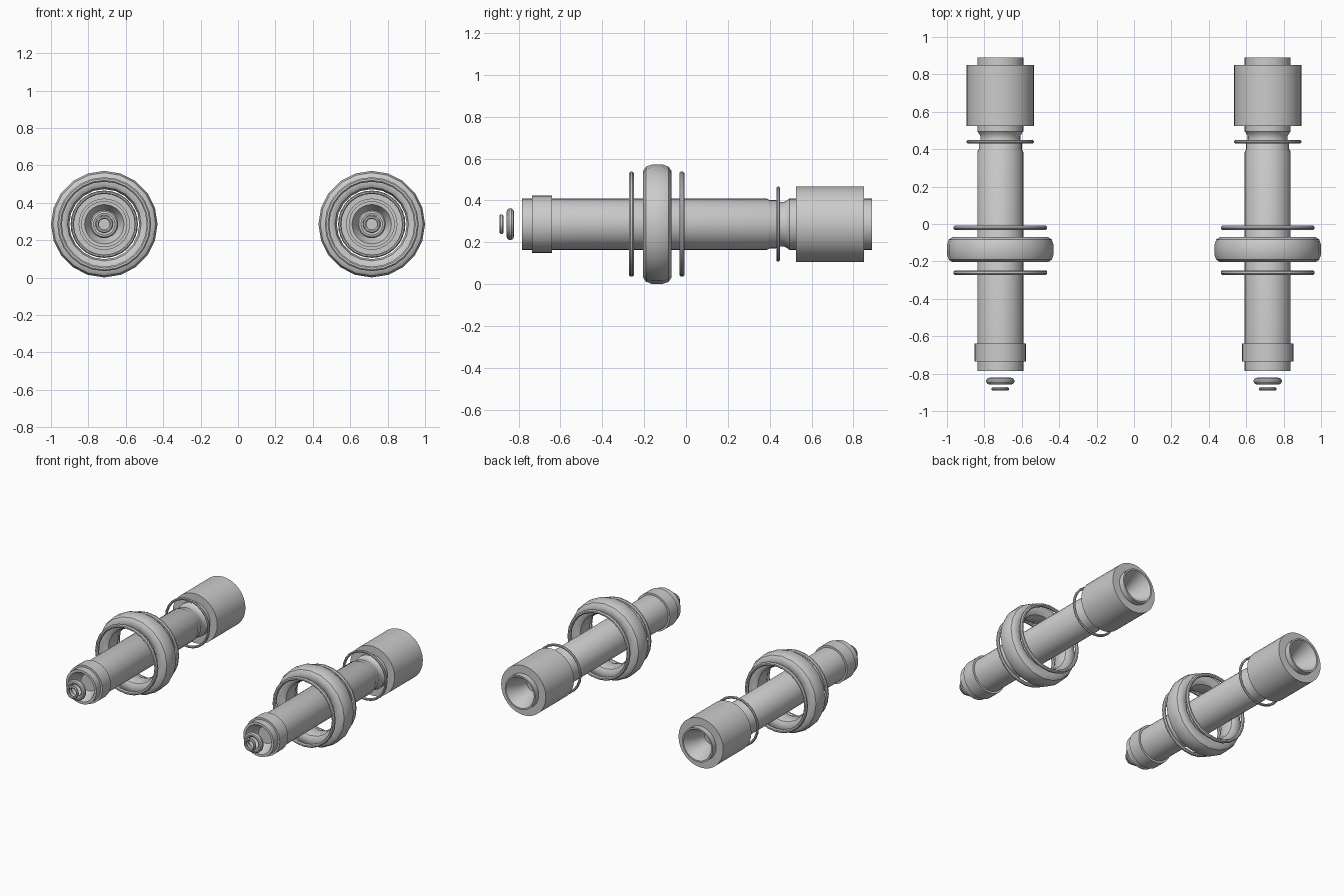
import bpy, bmesh
from math import sin, cos, pi, copysign

if "Cube" in bpy.data.objects:
    bpy.data.objects.remove(bpy.data.objects["Cube"])

AXIS_X, AXIS_Z = 0.715, 0.286


def lathe(name, profile, x, segs=32, closed=False):
    """Revolve (radius, y) points around a pod's long axis."""
    bm = bmesh.new()
    loops = []
    for r, y in profile:
        if r == 0:
            loops.append([bm.verts.new((x, y, AXIS_Z))] * segs)
        else:
            loops.append([bm.verts.new((x + r * cos(2 * pi * i / segs), y,
                                        AXIS_Z + r * sin(2 * pi * i / segs)))
                          for i in range(segs)])
    count = len(loops) if closed else len(loops) - 1
    for k in range(count):
        a, b = loops[k], loops[(k + 1) % len(loops)]
        for i in range(segs):
            j = (i + 1) % segs
            quad = list(dict.fromkeys((a[i], a[j], b[j], b[i])))
            bm.faces.new(quad)
    bmesh.ops.recalc_face_normals(bm, faces=bm.faces)
    me = bpy.data.meshes.new(name)
    bm.to_mesh(me)
    bm.free()
    ob = bpy.data.objects.new(name, me)
    bpy.context.collection.objects.link(ob)
    bpy.ops.object.select_all(action='DESELECT')
    ob.select_set(True)
    bpy.context.view_layer.objects.active = ob
    bpy.ops.object.shade_smooth_by_angle(angle=0.6)
    return ob


def ring(name, x, y, outer, radial, width, segs=24, sides=12, power=1.0):
    """Ring with an elliptical (power 1) or boxier (power < 1) section."""
    pts = []
    for i in range(sides):
        t = 2 * pi * (i + 0.5) / sides
        c, s = cos(t), sin(t)
        pts.append((outer - radial + radial * copysign(abs(c) ** power, c),
                    y + width * copysign(abs(s) ** power, s)))
    return lathe(name, pts, x, segs, closed=True)


for side, x in (("left", -AXIS_X), ("right", AXIS_X)):
    # main tube: recessed front mouth, waist groove, hollow rear nozzle
    lathe(side + "_main_tube", [
        (0, -0.70), (0.06, -0.70), (0.105, -0.785), (0.123, -0.785),
        (0.123, 0.385), (0.115, 0.40), (0.115, 0.43), (0.107, 0.445),
        (0.107, 0.47), (0.115, 0.485), (0.123, 0.495), (0.123, 0.89),
        (0.112, 0.89), (0.055, 0.76), (0.055, 0.73), (0, 0.73)], x)

    # front collar
    lathe(side + "_front_collar", [
        (0.12, -0.735), (0.137, -0.735), (0.137, -0.64), (0.12, -0.64)], x)

    # rear drum
    lathe(side + "_rear_drum", [
        (0.12, 0.525), (0.18, 0.525), (0.18, 0.85), (0.12, 0.85)], x)

    # large central ring and its two thin companions
    ring(side + "_central_ring", x, -0.137, 0.286, 0.05, 0.069, 20, 12, 0.7)
    for label, y in (("front", -0.26), ("rear", -0.02)):
        ring(f"{side}_{label}_thin_ring", x, y, 0.252, 0.013, 0.013, 24, 8)

    # waist ring
    ring(side + "_waist_ring", x, 0.44, 0.18, 0.009, 0.009, 24, 8)

    # small floating rings at the nose
    ring(side + "_nose_ring", x, -0.84, 0.076, 0.018, 0.018, 20, 10)
    ring(side + "_nose_tip_ring", x, -0.882, 0.048, 0.010, 0.010, 20, 8)
